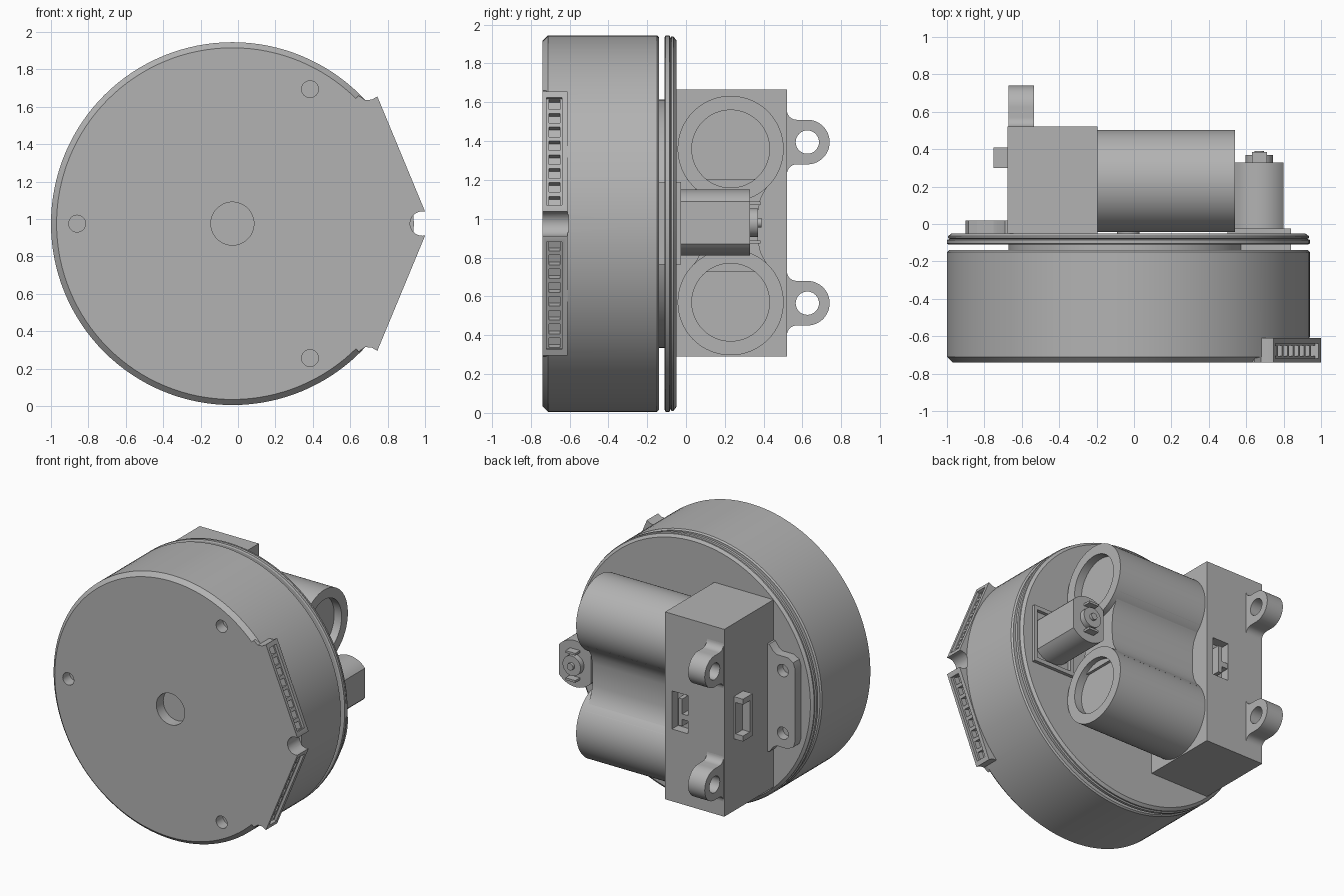
import bpy, bmesh
from math import sin, cos, pi, radians

if "Cube" in bpy.data.objects:
    bpy.data.objects.remove(bpy.data.objects["Cube"])

grey = bpy.data.materials.new("plain_grey")
grey.use_nodes = True
COLOUR = (0.45, 0.45, 0.45, 1)
grey.diffuse_color = COLOUR
grey.node_tree.nodes["Principled BSDF"].inputs["Base Color"].default_value = COLOUR

DISC = (-0.03, 0.975)   # drum centre in x, z
MID = 0.975             # mirror height


def place(axis, u, v, t):
    return (t, u, v) if axis == "X" else (u, t, v)


def loft(name, axis, rings):
    """Closed solid through rings of (points, t) stacked along an axis."""
    bm = bmesh.new()
    loops = [[bm.verts.new(place(axis, u, v, t)) for u, v in pts] for pts, t in rings]
    for a, b in zip(loops, loops[1:]):
        n = len(a)
        for i in range(n):
            bm.faces.new((a[i], a[(i + 1) % n], b[(i + 1) % n], b[i]))
    bm.faces.new(loops[0])
    bm.faces.new(loops[-1])
    bmesh.ops.recalc_face_normals(bm, faces=bm.faces)
    mesh = bpy.data.meshes.new(name)
    bm.to_mesh(mesh)
    bm.free()
    mesh.materials.append(grey)
    ob = bpy.data.objects.new(name, mesh)
    bpy.context.collection.objects.link(ob)
    return ob


def circle(c, r, n=64):
    return [(c[0] + r * cos(2 * pi * i / n), c[1] + r * sin(2 * pi * i / n)) for i in range(n)]


def arc(c, r, a, b, n=16):
    angles = [radians(a + (b - a) * i / n) for i in range(n + 1)]
    return [(c[0] + r * cos(k), c[1] + r * sin(k)) for k in angles]


def prism(name, axis, pts, a, b):
    return loft(name, axis, [(pts, a), (pts, b)])


def turned(name, axis, c, profile, n=64):
    return loft(name, axis, [(circle(c, r, n), t) for r, t in profile])


def box(name, x, y, z):
    return prism(name, "Y", [(x[0], z[0]), (x[1], z[0]), (x[1], z[1]), (x[0], z[1])], *y)


def combine(ob, tool, operation="DIFFERENCE"):
    mod = ob.modifiers.new("combine", "BOOLEAN")
    mod.object, mod.operation, mod.solver = tool, operation, "EXACT"
    bpy.context.view_layer.objects.active = ob
    bpy.ops.object.modifier_apply(modifier=mod.name)
    bpy.data.objects.remove(tool)


def flip(pts):
    return [(u, 2 * MID - v) for u, v in reversed(pts)]


# Drum with chamfered front rim
drum = turned("drum", "Y", DISC, [(0.94, -0.74), (0.97, -0.71), (0.97, -0.15), (0.96, -0.14)], 128)

# Pointed connector ledge on the front plate
upper = [(1, 1.04), (0.745, 1.655), (0.715, 1.638), (0.68, 1.635), (0.645, 1.66), (0.5, 1.5)]
ledge = prism("ledge", "Y", upper + flip(upper), -0.74, -0.61)
combine(drum, ledge, "UNION")
combine(drum, turned("notch_cutter", "Y", (0.985, MID), [(0.065, -0.8), (0.065, -0.605)], 32))


# Two rows of sockets on the slanted ledge faces
def slant(a0, a1, depth):
    tx, tz, nx, nz = 0.383, -0.924, 0.924, 0.383
    return [(0.8725 + tx * a + nx * b, 1.3475 + tz * a + nz * b)
            for a, b in ((a0, 0.05), (a1, 0.05), (a1, -depth), (a0, -depth))]


for side in (lambda p: p, flip):
    combine(drum, prism("slot_cutter", "Y", side(slant(-0.3, 0.3, 0.02)), -0.718, -0.638))
    for i in range(8):
        a = (i - 3.5) * 0.077
        combine(drum, prism("socket_cutter", "Y", side(slant(a - 0.027, a + 0.027, 0.06)), -0.705, -0.65))

# Front holes
combine(drum, turned("hole_cutter", "Y", DISC, [(0.115, -0.8), (0.115, -0.66)]))
for k in (60, 180, 300):
    c = (DISC[0] + 0.83 * cos(radians(k)), DISC[1] + 0.83 * sin(radians(k)))
    combine(drum, turned("hole_cutter", "Y", c, [(0.045, -0.8), (0.045, -0.66)], 32))

# Hub in the gap, then the back cover
turned("gap_hub", "Y", DISC, [(0.64, -0.145), (0.64, -0.105)])
turned("back_cover", "Y", DISC,
       [(0.96, -0.11), (0.97, -0.105), (0.97, -0.085), (0.955, -0.08), (0.965, -0.075),
        (0.965, -0.065), (0.945, -0.05)], 128)
turned("cover_boss", "Y", DISC, [(0.06, -0.06), (0.06, -0.035)], 32)

# Gearbox with a clip recess in its back face
gearbox = box("gearbox", (-0.675, -0.195), (-0.06, 0.52), (0.29, 1.665))
combine(gearbox, box("recess_cutter", (-0.38, -0.25), (0.45, 0.6), (0.82, 1.1)))
box("clip_bar", (-0.33, -0.30), (0.44, 0.515), (0.86, 1.06))
box("clip_arm", (-0.38, -0.30), (0.44, 0.515), (0.91, 0.95))

# Mounting ears
for name, z in (("upper_ear", 1.395), ("lower_ear", 0.565)):
    right = arc((0.57, z + 0.165), 0.05, 180, 270, 8)
    left = arc((0.57, z - 0.165), 0.05, 90, 180, 8)
    outline = [(0.5, z + 0.165)] + right + arc((0.625, z), 0.115, 90, -90, 24) + left + [(0.5, z - 0.165)]
    ear = prism(name, "X", outline, -0.67, -0.535)
    combine(ear, turned("eye_cutter", "X", (0.625, z), [(0.06, -0.8), (0.06, -0.4)], 32))

# Side foot with two screw holes
half = [(-0.66, 1.37), (-0.69, 1.37), (-0.72, 1.33), (-0.75, 1.31), (-0.84, 1.31),
        (-0.885, 1.285), (-0.9, 1.24)]
foot = prism("side_foot", "Y", half + flip(half), -0.055, 0.02)
for z in (MID - 0.23, MID + 0.23):
    combine(foot, turned("screw_cutter", "Y", (-0.8, z), [(0.045, -0.045), (0.045, 0.1)], 32))

# Side plug socket
plug = box("side_plug", (-0.75, -0.67), (0.3, 0.41), (0.82, 1.13))
combine(plug, box("plug_cutter", (-0.8, -0.69), (0.33, 0.45), (0.86, 1.09)))

# Twin motors with recessed ends and the web between them
for name, z in (("upper_motor", 1.36), ("lower_motor", 0.57)):
    turned(name, "X", (0.23, z), [(0.273, -0.2), (0.273, 0.54), (0.2, 0.54), (0.2, 0.48)], 96)
waist = [(0.24, 0.225), (0.19, 0.182), (0.14, 0.155), (0.08, 0.142), (0, 0.14)]
waist += [(-d, w) for d, w in reversed(waist[:-1])]
web = [(0.23 + w, 0.965 + d) for d, w in waist] + [(0.23 - w, 0.965 + d) for d, w in reversed(waist)]
prism("motor_web", "X", web, -0.2, 0.5)

# Small flat-sided motor, its frame, shaft boss and terminals
C = (0.67, 0.98)
body = arc(C, 0.17, 40, 140) + arc(C, 0.17, 220, 320)
prism("small_motor", "Y", body, -0.1, 0.33)
turned("small_motor_boss", "Y", C, [(0.073, 0.32), (0.073, 0.37)], 32)
turned("small_motor_shaft", "Y", C, [(0.025, 0.36), (0.025, 0.39)], 16)
for name, z in (("upper_terminal", 1.08), ("lower_terminal", 0.88)):
    box(name, (0.63, 0.71), (0.32, 0.385), (z - 0.008, z + 0.008))
frame = box("motor_frame", (0.5, 0.84), (-0.14, -0.025), (0.765, 1.19))
combine(frame, box("frame_cutter", (0.53, 0.815), (-0.08, 0.1), (0.795, 1.16)))

for ob in bpy.context.collection.objects:
    if ob.type == "MESH":
        bpy.ops.object.select_all(action="DESELECT")
        ob.select_set(True)
        bpy.context.view_layer.objects.active = ob
        bpy.ops.object.shade_smooth_by_angle(angle=radians(25))
